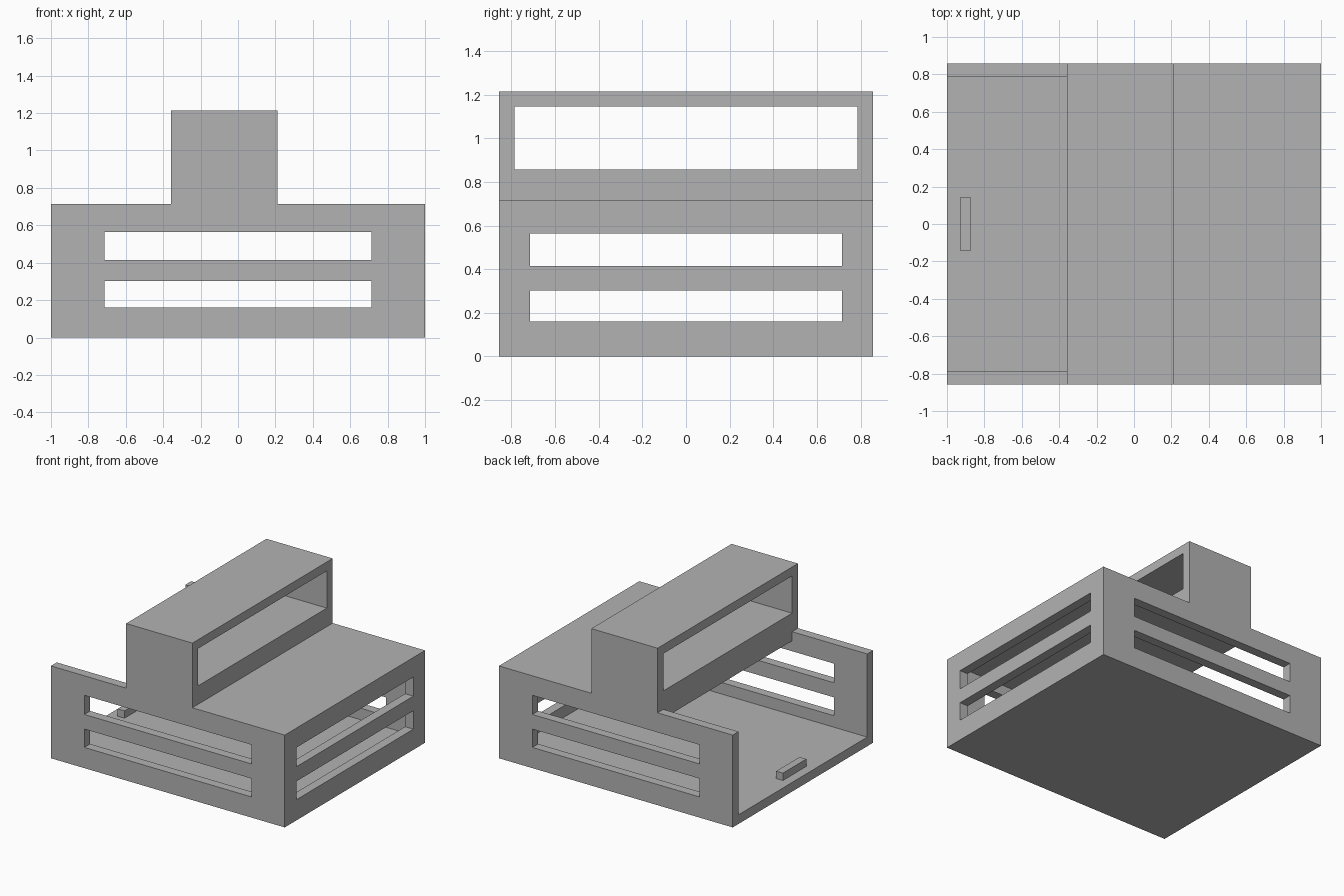
import bpy, bmesh

cube = bpy.data.objects.get("Cube")
if cube:
    bpy.data.objects.remove(cube, do_unlink=True)

# Main dimensions
HALF_X, HALF_Y = 1.0, 0.857
WALL = 0.071
DECK, TOP = 0.714, 1.214
TOWER_X0, TOWER_X1 = -0.357, 0.21
SLOT_HALF = 0.714
SLOTS = [(0.16, 0.302), (0.415, 0.563)]

grey = bpy.data.materials.new("plain grey")
grey.use_nodes = True
colour = (0.45, 0.45, 0.45, 1)
grey.diffuse_color = colour
grey.node_tree.nodes["Principled BSDF"].inputs["Base Color"].default_value = colour


def prism(name, outline, y0, y1):
    """Extrude an x-z outline from y0 to y1."""
    bm = bmesh.new()
    face = bm.faces.new([bm.verts.new((x, y0, z)) for x, z in outline])
    out = bmesh.ops.extrude_face_region(bm, geom=[face])
    verts = [g for g in out["geom"] if isinstance(g, bmesh.types.BMVert)]
    bmesh.ops.translate(bm, vec=(0, y1 - y0, 0), verts=verts)
    bmesh.ops.recalc_face_normals(bm, faces=bm.faces)
    mesh = bpy.data.meshes.new(name)
    bm.to_mesh(mesh)
    bm.free()
    mesh.materials.append(grey)
    ob = bpy.data.objects.new(name, mesh)
    bpy.context.collection.objects.link(ob)
    return ob


def box(name, x, y, z):
    return prism(name, [(x[0], z[0]), (x[1], z[0]), (x[1], z[1]), (x[0], z[1])], *y)


def cut(target, cutter):
    """Subtract the cutter and discard it."""
    cutter.hide_render = True
    mod = target.modifiers.new("cut", "BOOLEAN")
    mod.operation = "DIFFERENCE"
    mod.solver = "EXACT"
    mod.object = cutter
    bpy.context.view_layer.objects.active = target
    bpy.ops.object.modifier_apply(modifier=mod.name)
    bpy.data.objects.remove(cutter, do_unlink=True)


# Housing: stepped silhouette with a raised bridge
housing = prism("housing", [
    (-HALF_X, 0), (HALF_X, 0), (HALF_X, DECK), (TOWER_X1, DECK),
    (TOWER_X1, TOP), (TOWER_X0, TOP), (TOWER_X0, DECK), (-HALF_X, DECK),
], -HALF_Y, HALF_Y)

# Inner chamber: open at the -x end, roofless ahead of the bridge
inner = HALF_Y - WALL
cut(housing, prism("chamber_cutter", [
    (-1.2, WALL), (HALF_X - WALL, WALL), (HALF_X - WALL, DECK - WALL),
    (TOWER_X0, DECK - WALL), (TOWER_X0, 0.9), (-1.2, 0.9),
], -inner, inner))

# Window running through the bridge
cut(housing, box("window_cutter", (-0.6, 0.5), (-inner, inner), (0.857, 1.145)))

# Vent slots through the long walls and the end wall
for z in SLOTS:
    cut(housing, box("side_slot_cutter", (-SLOT_HALF, SLOT_HALF), (-1.2, 1.2), z))
    cut(housing, box("end_slot_cutter", (0.8, 1.2), (-SLOT_HALF, SLOT_HALF), z))

# Small stop bar on the floor near the open end
box("floor_stop", (-0.929, -0.871), (-0.143, 0.143), (WALL, 0.128))
